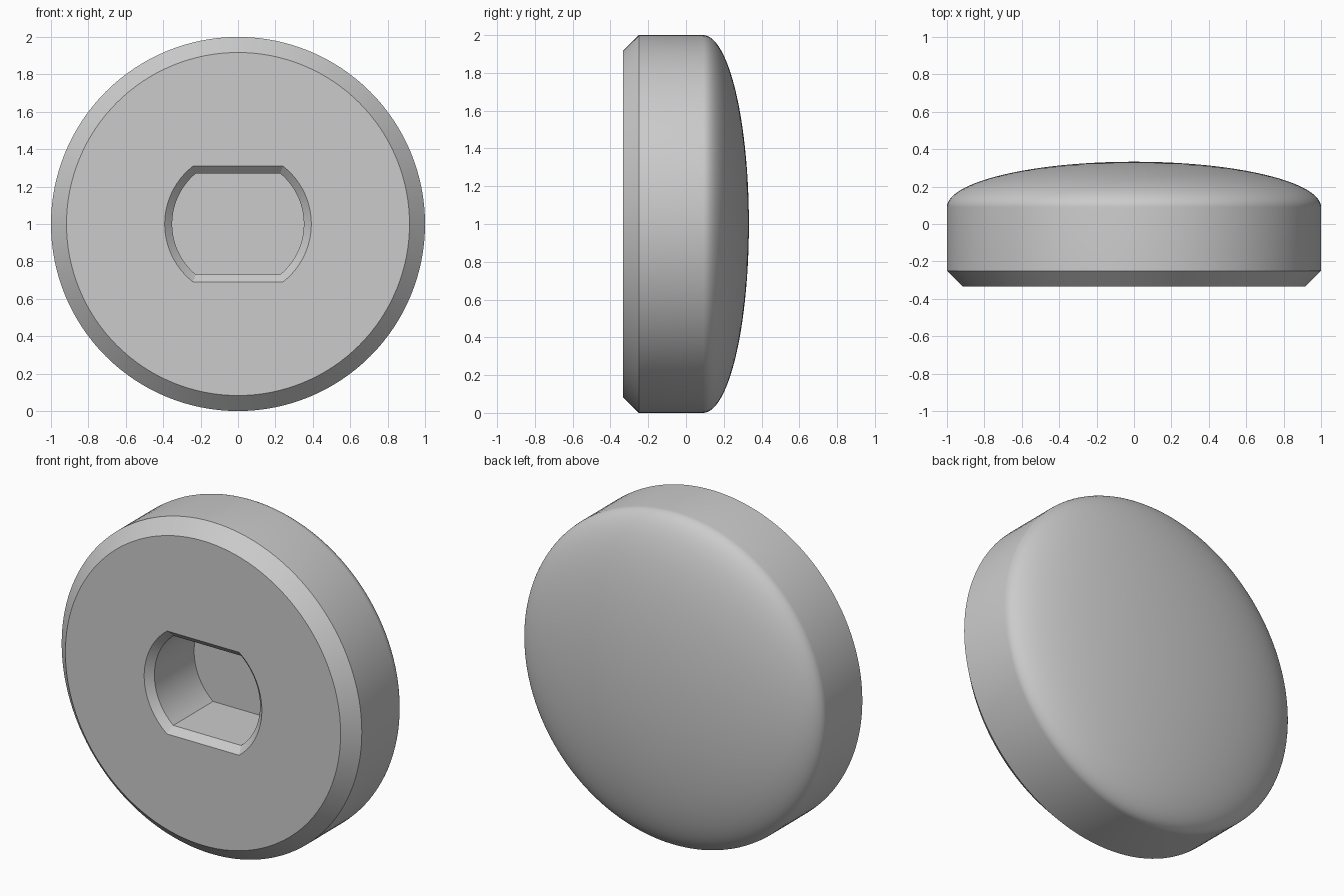
import bpy, bmesh
from math import sin, cos, asin, pi, radians

cube = bpy.data.objects.get("Cube")
if cube:
    bpy.data.objects.remove(cube)

QUARTER = 32            # segments on each arc or flat of a ring
DOME_STEPS = 32
FRONT, CHAMFER, RIM, BACK = -0.333, -0.25, 0.09, 0.333


def circle(radius, y):
    n = 4 * QUARTER
    return [(radius * cos(2 * pi * i / n - pi / 4), y,
             1 + radius * sin(2 * pi * i / n - pi / 4)) for i in range(n)]


def flatted(radius, flat, y):
    """Circle with its top and bottom cut off at +-flat."""
    corner = asin(flat / radius)
    half = radius * cos(corner)
    steps = [i / QUARTER for i in range(QUARTER)]
    side = [(radius * cos(corner * (2 * t - 1)), radius * sin(corner * (2 * t - 1))) for t in steps]
    top = [(half * (1 - 2 * t), flat) for t in steps]
    pts = side + top
    pts += [(-x, -z) for x, z in pts]
    return [(x, y, 1 + z) for x, z in pts]


# Rings run from the socket floor, out over the front and rim, to the domed back
rings = [flatted(0.352, 0.27, 0.085),
         flatted(0.352, 0.27, FRONT + 0.04),
         flatted(0.392, 0.31, FRONT),
         circle(0.917, FRONT),
         circle(1.0, CHAMFER)]
for i in range(DOME_STEPS):
    t = pi / 2 * i / DOME_STEPS
    rings.append(circle(cos(t), RIM + (BACK - RIM) * sin(t)))

bm = bmesh.new()
loops = [[bm.verts.new(p) for p in ring] for ring in rings]
for a, b in zip(loops, loops[1:]):
    for i in range(len(a)):
        j = (i + 1) % len(a)
        bm.faces.new((a[i], a[j], b[j], b[i]))
bm.faces.new(loops[0])                       # socket floor
apex = bm.verts.new((0, BACK, 1))            # crown of the dome
last = loops[-1]
for i in range(len(last)):
    bm.faces.new((last[i], last[(i + 1) % len(last)], apex))
bmesh.ops.recalc_face_normals(bm, faces=bm.faces)

mesh = bpy.data.meshes.new("button_cap")
bm.to_mesh(mesh)
bm.free()
cap = bpy.data.objects.new("button_cap", mesh)
bpy.context.collection.objects.link(cap)

# Plain grey finish
grey = bpy.data.materials.new("light_grey")
grey.use_nodes = True
colour = (0.6, 0.6, 0.6, 1)
grey.diffuse_color = colour
grey.node_tree.nodes["Principled BSDF"].inputs["Base Color"].default_value = colour
mesh.materials.append(grey)

# Smooth curves, crisp chamfer and socket edges
bpy.ops.object.select_all(action='DESELECT')
cap.select_set(True)
bpy.context.view_layer.objects.active = cap
bpy.ops.object.shade_smooth_by_angle(angle=radians(20))
